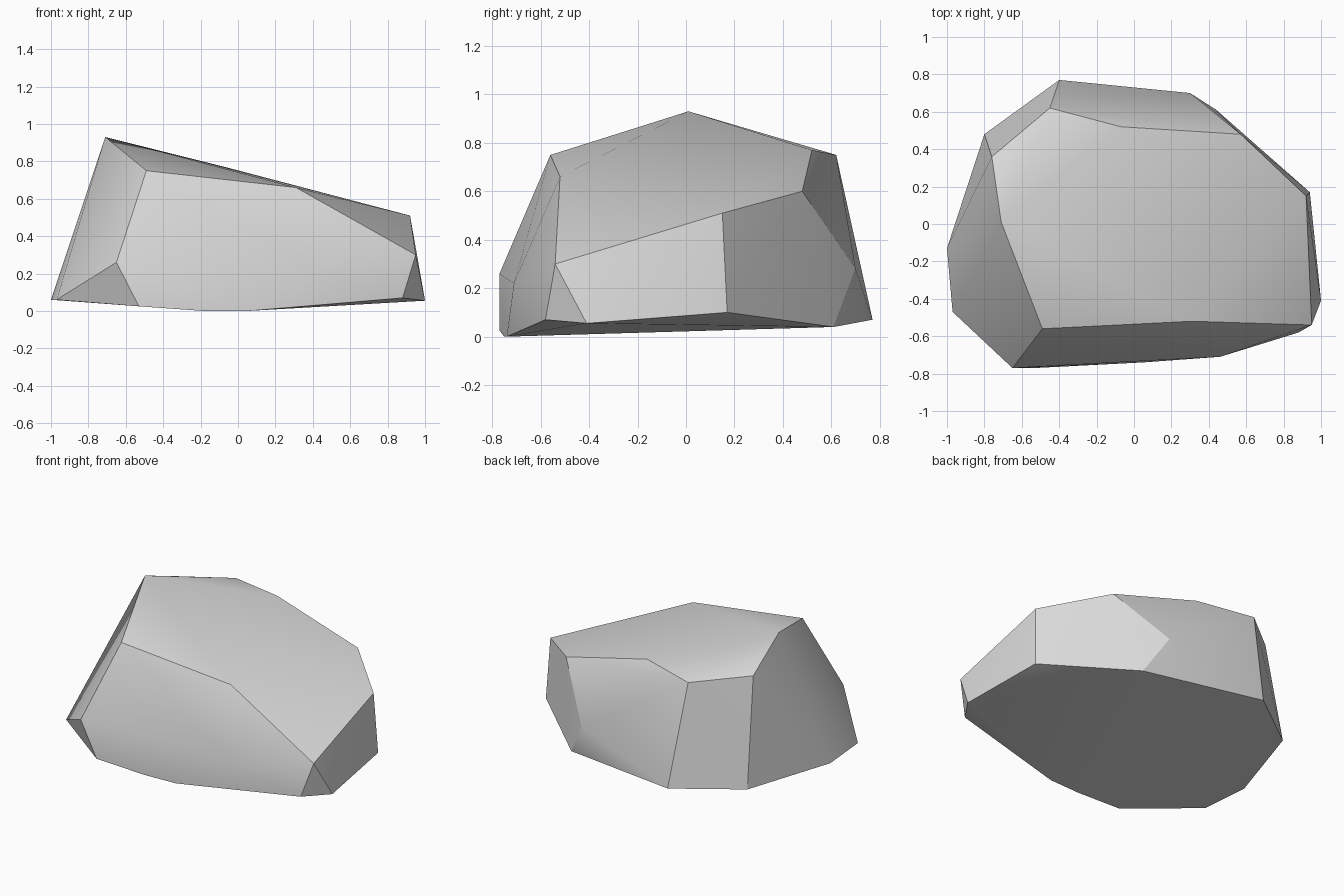
import bpy
import bmesh
import math

default_cube = bpy.data.objects.get("Cube")
if default_cube:
    bpy.data.objects.remove(default_cube, do_unlink=True)


def make_material(name, color):
    """Plain matte material, the same in viewport and render."""
    material = bpy.data.materials.new(name)
    material.use_nodes = True
    material.diffuse_color = color
    shader = next(node for node in material.node_tree.nodes
                  if node.type == "BSDF_PRINCIPLED")
    shader.inputs["Base Color"].default_value = color
    shader.inputs["Roughness"].default_value = 0.9
    return material


def make_hull(name, corner_rings, material):
    """Wrap a tight convex skin around rings of corner points."""
    mesh = bpy.data.meshes.new(name)
    bm = bmesh.new()
    for ring in corner_rings:
        for corner in ring:
            bm.verts.new(corner)
    result = bmesh.ops.convex_hull(bm, input=list(bm.verts),
                                   use_existing_faces=False)
    # Corners swallowed by the skin are not needed
    loose = [item for item in result["geom_interior"]
             if isinstance(item, bmesh.types.BMVert)]
    bmesh.ops.delete(bm, geom=loose, context="VERTS")
    bmesh.ops.recalc_face_normals(bm, faces=list(bm.faces))
    bm.to_mesh(mesh)
    bm.free()
    mesh.materials.append(material)
    hull = bpy.data.objects.new(name, mesh)
    bpy.context.scene.collection.objects.link(hull)
    return hull


# Underside outline of the boulder, running around the ground
base_ring = [
    (-.97, -.47, .06), (-.53, -.77, .025), (-.18, -.75, 0), (.05, -.74, 0),
    (.88, -.58, .07), (1, -.41, .055), (.94, .17, .1), (.44, .61, .04),
    (-.4, .77, .07), (-.8, .48, .06), (-1, -.13, .06),
]

# Chipped corners part way up the sides
side_ring = [
    (-.65, -.77, .26), (.46, -.71, .22), (.95, -.54, .3), (.3, .7, .28),
]

# Rim of the sloping top, with the peak on one side
top_ring = [
    (-.71, .01, .93), (-.49, -.56, .75), (.31, -.52, .66), (.92, .15, .51),
    (.57, .48, .6), (-.07, .52, .77), (-.45, .62, .75), (-.76, .36, .78),
]

stone_grey = make_material("stone grey", (.7, .7, .7, 1))
boulder = make_hull("boulder", [base_ring, side_ring, top_ring], stone_grey)

# Gentle facets blend together while strong chips stay crisp
bpy.ops.object.select_all(action="DESELECT")
boulder.select_set(True)
bpy.context.view_layer.objects.active = boulder
bpy.ops.object.shade_smooth_by_angle(angle=math.radians(30))
